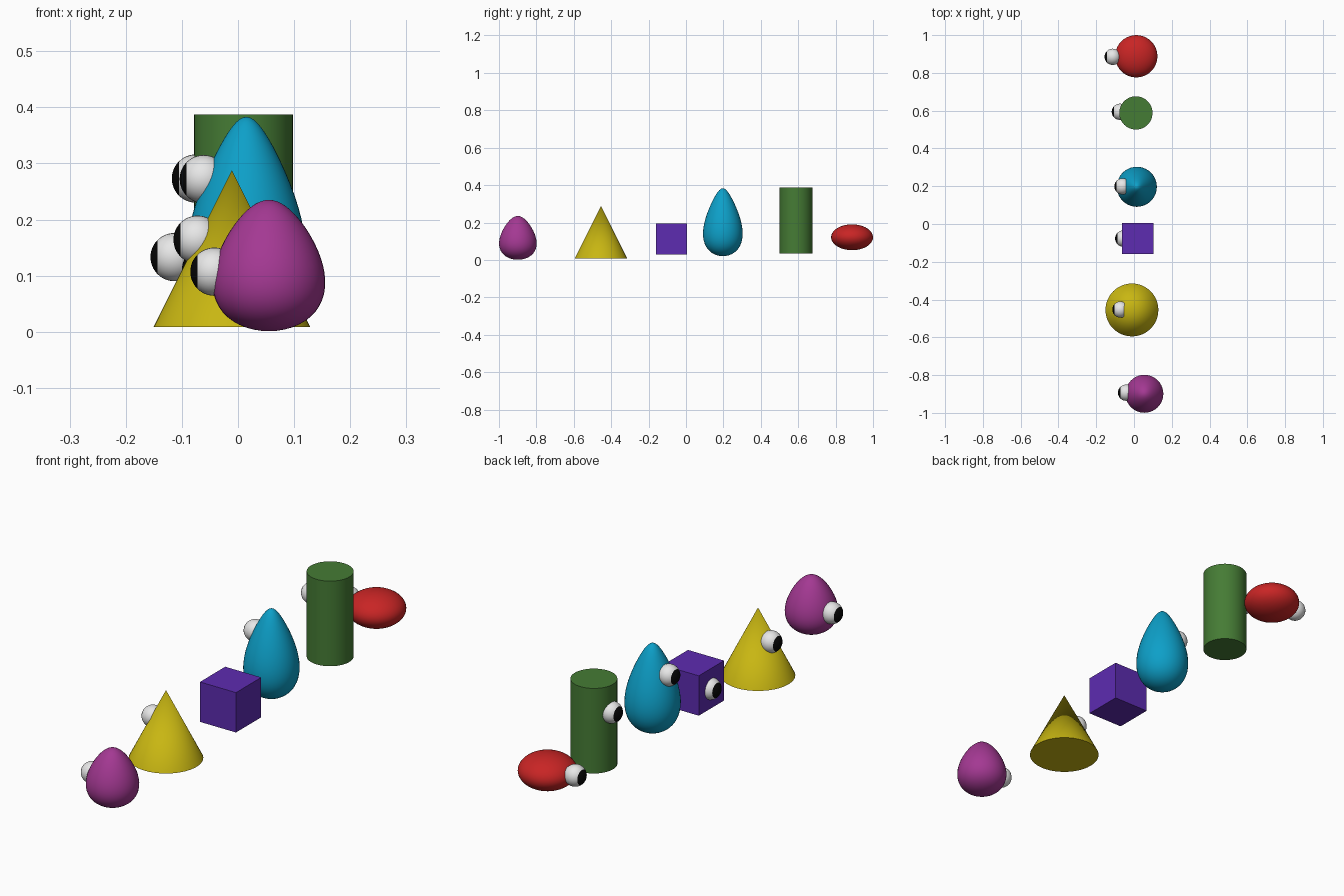
import bpy, bmesh, math
from mathutils import Matrix

if "Cube" in bpy.data.objects:
    bpy.data.objects.remove(bpy.data.objects["Cube"], do_unlink=True)


def material(name, r, g, b):
    m = bpy.data.materials.new(name)
    m.use_nodes = True
    m.diffuse_color = (r, g, b, 1)
    m.node_tree.nodes["Principled BSDF"].inputs["Base Color"].default_value = (r, g, b, 1)
    m.node_tree.nodes["Principled BSDF"].inputs["Roughness"].default_value = 0.6
    return m


magenta = material("magenta", 0.37, 0.04, 0.29)
yellow = material("yellow", 0.58, 0.47, 0.006)
violet = material("violet", 0.11, 0.025, 0.44)
blue = material("blue", 0.004, 0.35, 0.58)
green = material("green", 0.06, 0.20, 0.035)
red = material("red", 0.58, 0.018, 0.018)
white = material("eye white", 0.8, 0.8, 0.8)
black = material("pupil black", 0.002, 0.002, 0.002)


def finish(name, bm, location, mats, smooth=True):
    mesh = bpy.data.meshes.new(name)
    bm.to_mesh(mesh)
    bm.free()
    ob = bpy.data.objects.new(name, mesh)
    bpy.context.collection.objects.link(ob)
    ob.location = location
    for m in mats:
        mesh.materials.append(m)
    if smooth:
        bpy.ops.object.select_all(action='DESELECT')
        ob.select_set(True)
        bpy.context.view_layer.objects.active = ob
        bpy.ops.object.shade_smooth_by_angle(angle=math.radians(35))
    return ob


def ovoid(name, location, radius, half_height, taper, mat):
    """Ellipsoid whose upper end narrows by the taper."""
    bm = bmesh.new()
    bmesh.ops.create_uvsphere(bm, u_segments=40, v_segments=28, radius=1)
    for v in bm.verts:
        s = radius * (1 - taper * v.co.z)
        v.co = (v.co.x * s, v.co.y * s, v.co.z * half_height)
    return finish(name, bm, location, [mat])


def tapered(name, location, r_bottom, r_top, height, mat):
    bm = bmesh.new()
    bmesh.ops.create_cone(bm, cap_ends=True, segments=48, radius1=r_bottom,
                          radius2=r_top, depth=height)
    return finish(name, bm, location, [mat])


def eye(name, location, r=0.043):
    """Ball with its pole turned to -x and a black cap around that pole."""
    bm = bmesh.new()
    bmesh.ops.create_uvsphere(bm, u_segments=32, v_segments=24, radius=r,
                              matrix=Matrix.Rotation(math.radians(90), 4, 'Y'))
    for f in bm.faces:
        f.material_index = int(f.calc_center_median().x < -0.71 * r)
    return finish(name, bm, location, [white, black])


# Bodies, from front to back
ovoid("magenta_egg", (0.055, -0.899, 0.118), 0.0965, 0.117, 0.3, magenta)
tapered("yellow_cone", (-0.011, -0.455, 0.148), 0.14, 0, 0.28, yellow)
box = bmesh.new()
bmesh.ops.create_cube(box, size=0.165)
finish("violet_cube", box, (0.02, -0.077, 0.1125), [violet], smooth=False)
ovoid("blue_tall_egg", (0.015, 0.197, 0.2015), 0.098, 0.1815, 0.44, blue)
tapered("green_cylinder", (0.01, 0.588, 0.211), 0.088, 0.088, 0.352, green)
ovoid("red_ellipsoid", (0.012, 0.888, 0.121), 0.112, 0.069, 0, red)

# One eye on the side of each body
eye("magenta_egg_eye", (-0.042, -0.893, 0.107))
eye("yellow_cone_eye", (-0.072, -0.453, 0.164))
eye("violet_cube_eye", (-0.057, -0.077, 0.11))
eye("blue_tall_egg_eye", (-0.061, 0.199, 0.272))
eye("green_cylinder_eye", (-0.075, 0.594, 0.273))
eye("red_ellipsoid_eye", (-0.113, 0.885, 0.133))
